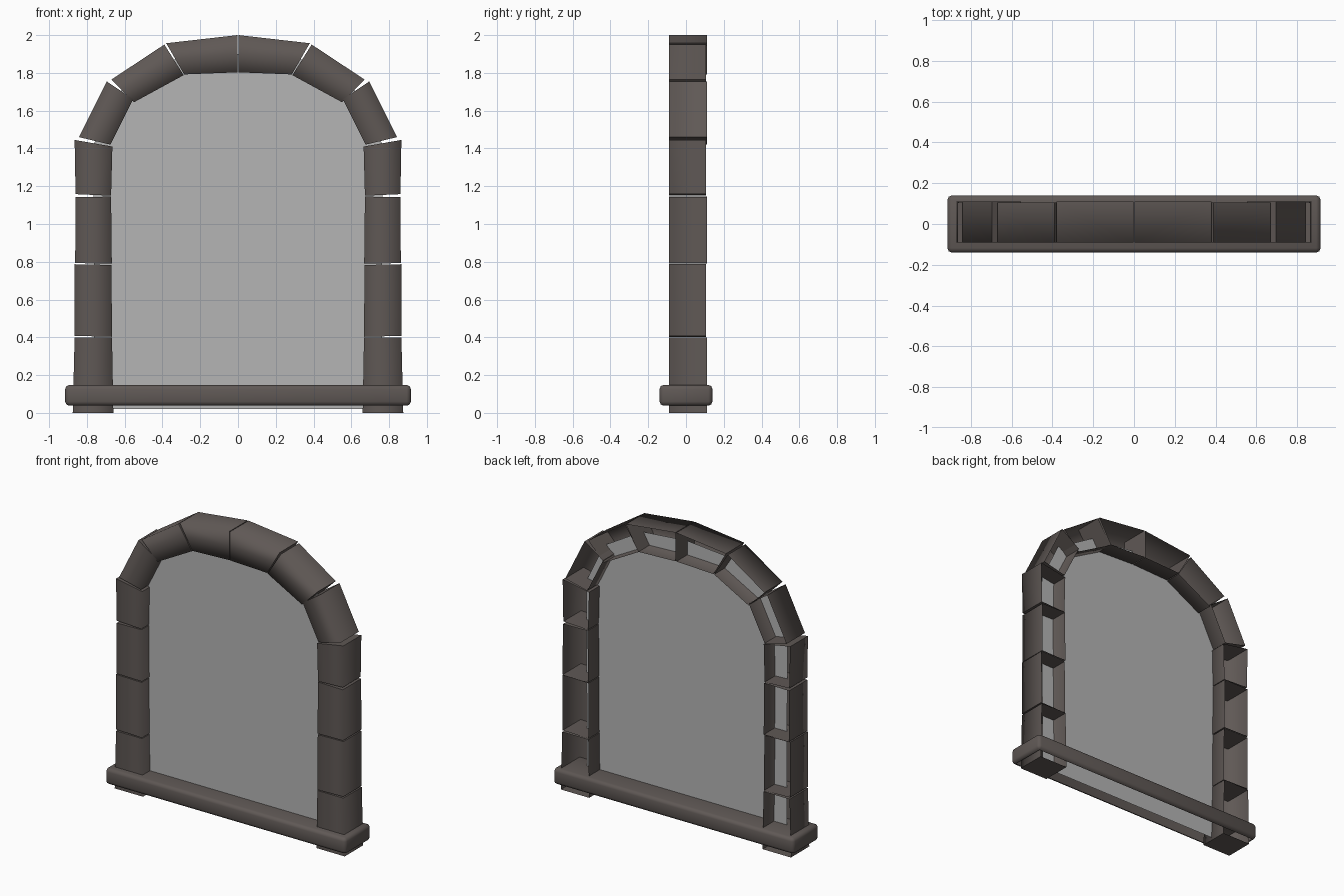
import bpy, bmesh

if "Cube" in bpy.data.objects:
    bpy.data.objects.remove(bpy.data.objects["Cube"])


def material(name, rgb):
    m = bpy.data.materials.new(name)
    m.diffuse_color = (*rgb, 1)
    m.use_nodes = True
    m.node_tree.nodes["Principled BSDF"].inputs["Base Color"].default_value = m.diffuse_color
    return m


STONE = material("dark_stone", (0.115, 0.098, 0.091))
GLASS = material("grey_glass", (0.46, 0.46, 0.46))


def finish(name, bm, mat):
    me = bpy.data.meshes.new(name)
    bm.to_mesh(me)
    bm.free()
    me.materials.append(mat)
    ob = bpy.data.objects.new(name, me)
    bpy.context.collection.objects.link(ob)
    return ob


def stone(name, quad, side, front=-0.09, back=0.105):
    """Hollow block, open at the back. quad: outer/inner low, inner/outer high."""
    bm = bmesh.new()
    ol, il, ih, oh = [(x * side, z) for x, z in quad]

    def mid(a, b):
        return ((a[0] + b[0]) / 2, (a[1] + b[1]) / 2)

    # section runs outer back, outer front, middle, inner front, inner back
    rows = []
    for o, i in ((ol, il), (oh, ih)):
        m = mid(o, i)
        rows.append([bm.verts.new(c) for c in (
            (o[0], back, o[1]), (o[0], front, o[1]), (m[0], front, m[1]),
            (i[0], front, i[1]), (i[0], back, i[1]))])
    low, high = rows
    for k in range(4):
        f = bm.faces.new((low[k], low[k + 1], high[k + 1], high[k]))
        f.smooth = True
    caps = [bm.faces.new(low[::-1]), bm.faces.new(high)]
    if side > 0:
        bmesh.ops.reverse_faces(bm, faces=bm.faces[:])
    for cap in caps:
        for e in cap.edges:
            e.smooth = False
    return finish(name, bm, STONE)


# Stone outlines for one side, from the ground up to the crown
STONES = [
    [(.875, 0), (.66, 0), (.667, .398), (.865, .398)],
    [(.865, .408), (.667, .403), (.67, .783), (.865, .787)],
    [(.862, .793), (.668, .79), (.672, 1.145), (.86, 1.142)],
    [(.86, 1.158), (.672, 1.15), (.665, 1.41), (.865, 1.445)],
    [(.842, 1.46), (.675, 1.42), (.555, 1.66), (.695, 1.755)],
    [(.67, 1.765), (.55, 1.645), (.288, 1.788), (.39, 1.95)],
    [(.38, 1.957), (.285, 1.792), (.003, 1.803), (.003, 2.0)],
]
for label, side in (("left", -1), ("right", 1)):
    for n, quad in enumerate(STONES):
        part = "jamb" if n < 4 else "arch"
        stone(f"{part}_stone_{label}_{n + 1}", quad, side,
              back=0.105 if n % 2 else 0.11)

# Glass pane, following the middle of the stones
half = [(.76, .02), (.765, 1.42), (.63, 1.70), (.34, 1.87)]
outline = half + [(0, 1.90)] + [(-x, z) for x, z in half[::-1]]
bm = bmesh.new()
bm.faces.new([bm.verts.new((x, -0.01, z)) for x, z in outline[::-1]])
bmesh.ops.recalc_face_normals(bm, faces=bm.faces[:])
finish("glass_pane", bm, GLASS)

# Sill, a bevelled bar open underneath
bm = bmesh.new()
bmesh.ops.create_cube(bm, size=1)
for v in bm.verts:
    v.co = (v.co.x * 1.83, v.co.y * 0.28, v.co.z * 0.11 + 0.093)
bmesh.ops.bevel(bm, geom=bm.edges[:], offset=0.022, segments=2,
                profile=0.5, affect='EDGES')
under = [f for f in bm.faces if f.normal.z < -0.99]
bmesh.ops.delete(bm, geom=under, context='FACES')
for f in bm.faces:
    f.smooth = True
sill = finish("window_sill", bm, STONE)
bpy.context.view_layer.objects.active = sill
sill.select_set(True)
bpy.ops.object.shade_smooth_by_angle(angle=0.9)
